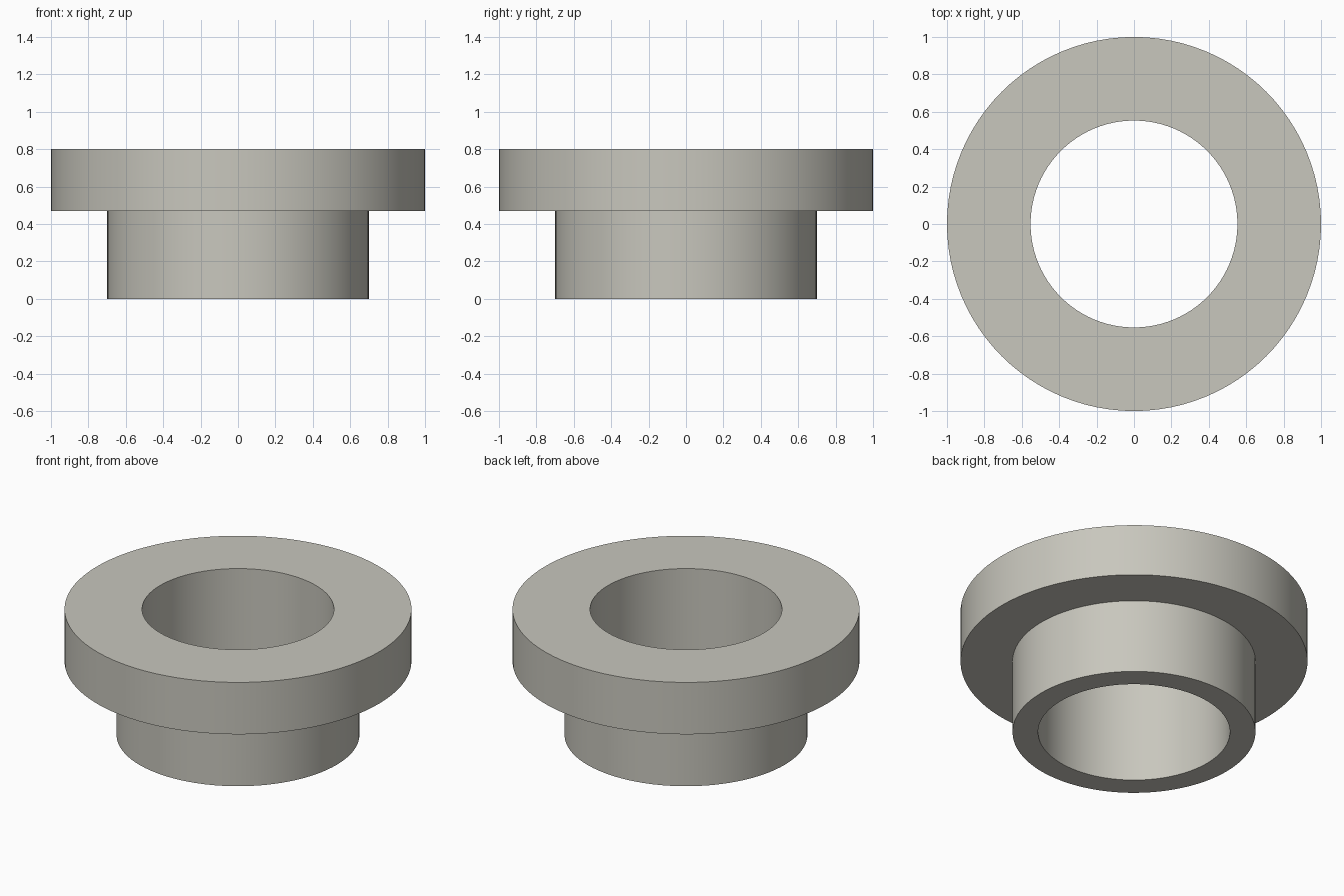
import bpy
import bmesh
from math import tau
from mathutils import Matrix, Vector

cube = bpy.data.objects.get("Cube")
if cube:
    bpy.data.objects.remove(cube, do_unlink=True)

# Warm grey material
COLOUR = (0.58, 0.57, 0.51, 1.0)
grey = bpy.data.materials.new("warm_grey")
grey.use_nodes = True
grey.diffuse_color = COLOUR
grey.node_tree.nodes["Principled BSDF"].inputs["Base Color"].default_value = COLOUR

# Main dimensions
SEGMENTS = 96
BORE, SLEEVE, FLANGE = 0.553, 0.70, 1.0
STEP, TOP = 0.47, 0.80

# Closed wall section (radius, height): sleeve, flange underside, rim, bore
profile = [(BORE, 0), (SLEEVE, 0), (SLEEVE, STEP),
           (FLANGE, STEP), (FLANGE, TOP), (BORE, TOP)]

# Revolve the section into one continuous flanged bushing
bm = bmesh.new()
rings = []
for i in range(SEGMENTS):
    turn = Matrix.Rotation(tau * i / SEGMENTS, 3, 'Z')
    rings.append([bm.verts.new(turn @ Vector((r, 0, z))) for r, z in profile])
for i, ring in enumerate(rings):
    following = rings[(i + 1) % SEGMENTS]
    for j in range(len(profile)):
        k = (j + 1) % len(profile)
        bm.faces.new((ring[j], following[j], following[k], ring[k]))
bmesh.ops.recalc_face_normals(bm, faces=bm.faces)

mesh = bpy.data.meshes.new("flanged_bushing")
bm.to_mesh(mesh)
bm.free()
mesh.materials.append(grey)
bushing = bpy.data.objects.new("flanged_bushing", mesh)
bpy.context.collection.objects.link(bushing)

# Smooth round walls with crisp rims
bpy.ops.object.select_all(action='DESELECT')
bushing.select_set(True)
bpy.context.view_layer.objects.active = bushing
bpy.ops.object.shade_smooth_by_angle()
